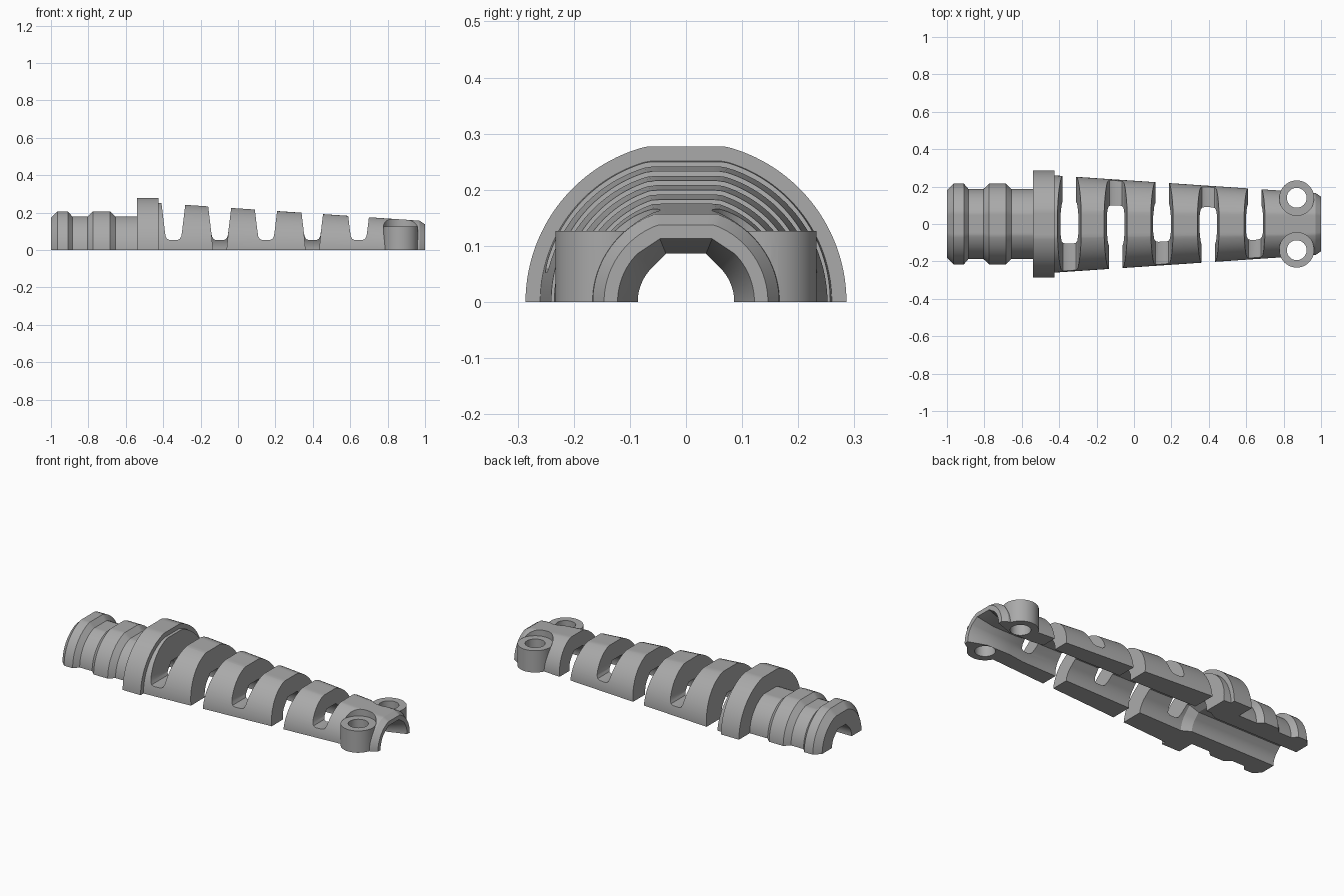
import bpy, bmesh, math

if "Cube" in bpy.data.objects:
    bpy.data.objects.remove(bpy.data.objects["Cube"])

grey = bpy.data.materials.new("plain grey")
grey.use_nodes = True
grey.diffuse_color = (0.4, 0.4, 0.4, 1)
grey.node_tree.nodes["Principled BSDF"].inputs["Base Color"].default_value = (0.4, 0.4, 0.4, 1)


def loft(name, rings):
    """Solid made by joining equal closed rings of points, capped at both ends."""
    bm = bmesh.new()
    rows = [[bm.verts.new(p) for p in ring] for ring in rings]
    for a, b in zip(rows, rows[1:]):
        for i in range(len(a)):
            j = (i + 1) % len(a)
            bm.faces.new((a[i], a[j], b[j], b[i]))
    bm.faces.new(rows[0])
    bm.faces.new(rows[-1])
    bmesh.ops.recalc_face_normals(bm, faces=bm.faces)
    mesh = bpy.data.meshes.new(name)
    bm.to_mesh(mesh)
    bm.free()
    mesh.materials.append(grey)
    ob = bpy.data.objects.new(name, mesh)
    bpy.context.collection.objects.link(ob)
    return ob


def cylinder(name, x, y, r, z0, z1):
    angles = [math.tau * i / 48 for i in range(48)]
    return loft(name, [[(x + r * math.cos(a), y + r * math.sin(a), z) for a in angles]
                       for z in (z0, z1)])


def combine(target, tool, operation):
    """Apply a boolean and remove the tool."""
    mod = target.modifiers.new("cut", "BOOLEAN")
    mod.operation, mod.solver, mod.object = operation, "EXACT", tool
    bpy.context.view_layer.objects.active = target
    bpy.ops.object.modifier_apply(modifier=mod.name)
    bpy.data.objects.remove(tool)


def outer_ring(x, r, steps=64):
    """Half disc with a shallow flat along its crown."""
    return [(x, r * math.cos(math.pi * i / steps),
             min(r * math.sin(math.pi * i / steps), r - 0.009)) for i in range(steps + 1)]


def bore_ring(x, r, round_top=False):
    """Round lower sides, 45 degree shoulders and a flat roof."""
    k = r * (math.sqrt(2) - 1)
    arc = [(r * math.cos(math.pi * i / 48), r * math.sin(math.pi * i / 48)) for i in range(13)]
    if round_top:
        k = r * math.cos(math.radians(67.5))
        roof = r * math.sin(math.radians(67.5))
    else:
        roof = r
    side = [(r, -0.05)] + arc + [(k, roof)]
    return [(x, y, z) for y, z in side] + [(x, -y, z) for y, z in reversed(side)]


# Half body: ribbed plug, collar and tapering sleeve
outline = [(-1, 0.18), (-0.965, 0.216), (-0.91, 0.216), (-0.885, 0.187), (-0.805, 0.187),
           (-0.775, 0.216), (-0.685, 0.216), (-0.655, 0.187), (-0.54, 0.187), (-0.54, 0.286),
           (-0.425, 0.286), (-0.425, 0.26), (0.97, 0.166), (1, 0.146)]
body = loft("strain_relief_body", [outer_ring(x, r) for x, r in outline])

# Screw bosses with clearance above
for side in (-1, 1):
    combine(body, cylinder("clearance", 0.87, side * 0.14, 0.094, 0.1265, 0.4), "DIFFERENCE")
    combine(body, cylinder("boss", 0.87, side * 0.14, 0.093, 0, 0.1265), "UNION")

# Cable channel with flared mouth
channel = [(-1.02, 0.09), (-0.46, 0.09), (-0.41, 0.118), (0.65, 0.1),
           (0.75, 0.086), (0.9, 0.086)]
rings = [bore_ring(x, r) for x, r in channel]
rings += [bore_ring(1, 0.122, True), bore_ring(1.02, 0.122, True)]
combine(body, loft("channel", rings), "DIFFERENCE")

# Screw holes
for side in (-1, 1):
    combine(body, cylinder("hole", 0.87, side * 0.14, 0.053, -0.1, 0.3), "DIFFERENCE")

# Flex slots, open on alternating sides
for n in range(5):
    cx = -0.345 + 0.2475 * n
    side = 1 if n % 2 == 0 else -1
    half = [(0.02, 0.053), (0.034, 0.059), (0.042, 0.074), (0.046, 0.1), (0.07, 0.3)]
    shape = half + [(-u, z) for u, z in reversed(half)]
    combine(body, loft("slot", [[(cx + u, y, z) for u, z in shape] for y in (-0.4, 0.4)]),
            "DIFFERENCE")
    gap = [(0.034, -0.05), (0.036, 0), (0.046, 0.1), (-0.046, 0.1), (-0.036, 0), (-0.034, -0.05)]
    combine(body, loft("slot_gap", [[(cx + u, y, z) for u, z in gap] for y in (0, side * 0.4)]),
            "DIFFERENCE")

# Smooth curves with crisp edges
bpy.ops.object.select_all(action="DESELECT")
body.select_set(True)
bpy.context.view_layer.objects.active = body
bpy.ops.object.shade_smooth_by_angle(angle=math.radians(25))
